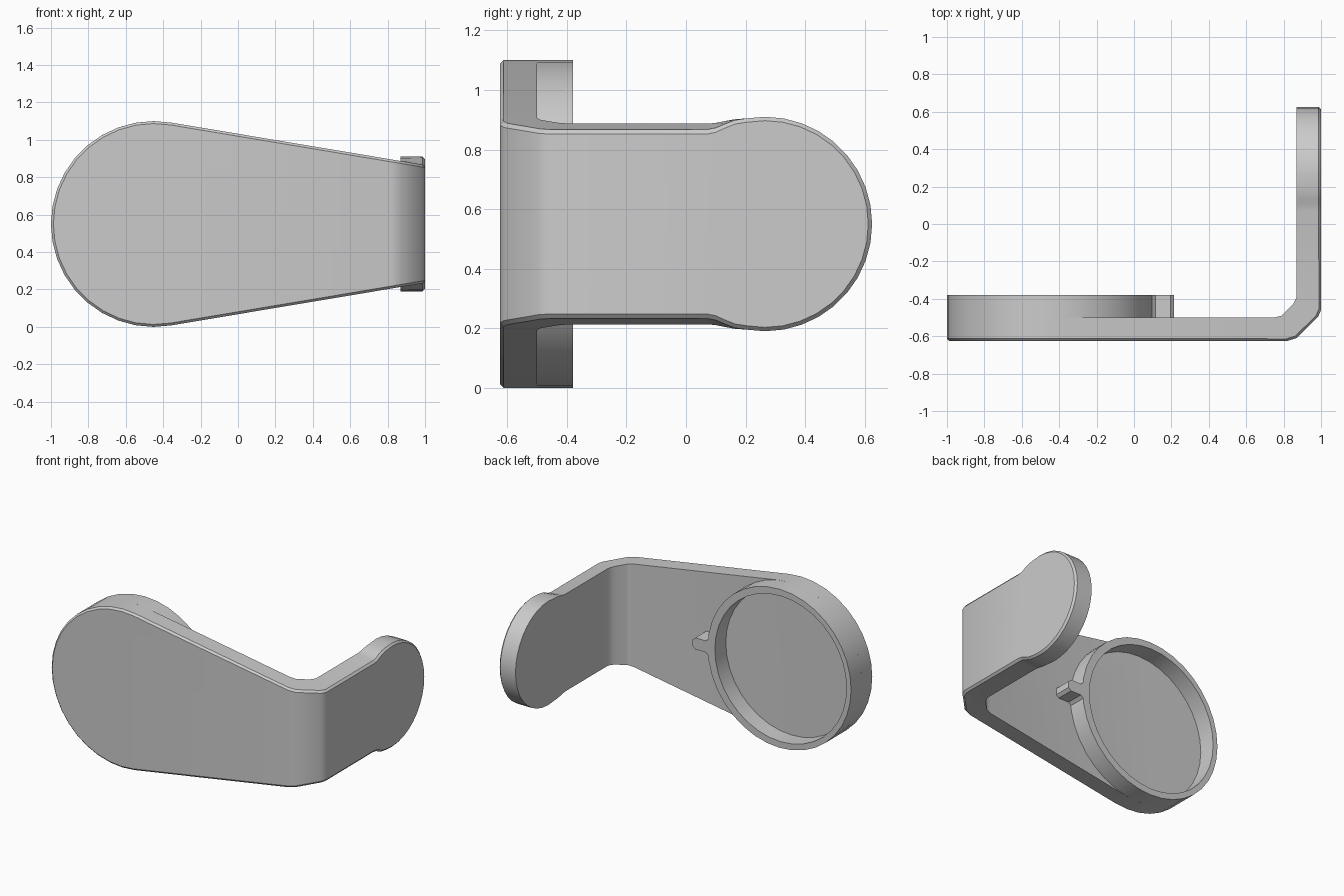
import bpy, bmesh
from math import sin, cos, radians, pi, sqrt
from mathutils import Vector

cube = bpy.data.objects.get("Cube")
if cube:
    bpy.data.objects.remove(cube)

grey = bpy.data.materials.new("matte grey")
grey.use_nodes = True
grey.diffuse_color = (0.6, 0.6, 0.6, 1)
grey.node_tree.nodes["Principled BSDF"].inputs["Base Color"].default_value = (0.6, 0.6, 0.6, 1)

MID_Z = 0.55          # height of the symmetry plane
CHAMFER = 0.013
FRONT, BACK = -0.625, -0.5
INNER_X, OUTER_X = 0.87, 1.0
DISC_X, DISC_R = -0.45, 0.55
HEAD_Y, HEAD_R = 0.265, 0.36
TANGENT = radians(80.5)


def finish(name, bm, smooth=True):
    bmesh.ops.remove_doubles(bm, verts=bm.verts[:], dist=0.0005)
    bmesh.ops.dissolve_degenerate(bm, edges=bm.edges[:], dist=0.0005)
    bmesh.ops.dissolve_limit(bm, angle_limit=radians(0.5), verts=bm.verts[:], edges=bm.edges[:])
    bmesh.ops.recalc_face_normals(bm, faces=bm.faces[:])
    mesh = bpy.data.meshes.new(name)
    bm.to_mesh(mesh)
    bm.free()
    mesh.materials.append(grey)
    obj = bpy.data.objects.new(name, mesh)
    bpy.context.collection.objects.link(obj)
    bpy.ops.object.select_all(action='DESELECT')
    obj.select_set(True)
    bpy.context.view_layer.objects.active = obj
    if smooth:
        bpy.ops.object.shade_smooth_by_angle(angle=radians(30))
    return obj


def taper(x):
    """Half height of the narrowing plate at x."""
    slope = cos(TANGENT) / sin(TANGENT)
    return DISC_R * sin(TANGENT) - slope * (x - DISC_X - DISC_R * cos(TANGENT))


# Each station holds inner, rim and outer points as (x, y, half height)
stations = []

# Round end of the front plate
STEPS = 10
for i in range(STEPS + 1):
    a = pi + (TANGENT - pi) * i / STEPS
    def on_disc(y, r):
        return (DISC_X + r * cos(a), y, r * sin(a))
    stations.append((on_disc(BACK, DISC_R), on_disc(FRONT + CHAMFER, DISC_R),
                     on_disc(FRONT, DISC_R - CHAMFER)))

# Bent corner
bend = [((0.75, BACK), (0.82, FRONT)), ((0.79, -0.49), (0.87, -0.61)),
        ((0.85, -0.43), (0.985, -0.495)), ((INNER_X, -0.39), (OUTER_X, -0.46))]
for inner, outer in bend:
    p, q = Vector(inner), Vector(outer)
    rim = q + (p - q).normalized() * CHAMFER
    stations.append(((p.x, p.y, taper(p.x)), (rim.x, rim.y, taper(rim.x)),
                     (q.x, q.y, taper(q.x) - CHAMFER)))

# Side arm, flaring into the round head
neck = radians(100)
neck_h = HEAD_R * sin(neck)
for y, mix in ((0.07, 0), (0.1, 0.15), (0.13, 0.5), (0.165, 0.85)):
    def flare(x, inset=0):
        return (x, y, taper(x) * (1 - mix) + neck_h * mix - inset)
    stations.append((flare(INNER_X), flare(OUTER_X - CHAMFER), flare(OUTER_X, CHAMFER)))
for i in range(STEPS + 1):
    a = neck * (1 - i / STEPS)
    def on_head(x, r):
        return (x, HEAD_Y + r * cos(a), r * sin(a))
    stations.append((on_head(INNER_X, HEAD_R), on_head(OUTER_X - CHAMFER, HEAD_R),
                     on_head(OUTER_X, HEAD_R - CHAMFER)))

# Loft the bracket through the stations
bm = bmesh.new()
loops = []
for st in stations:
    top = [bm.verts.new((x, y, MID_Z + h)) for x, y, h in st]
    low = [bm.verts.new((x, y, MID_Z - h)) for x, y, h in reversed(st)]
    loops.append(top + low)
for a, b in zip(loops, loops[1:]):
    for k in range(6):
        n = (k + 1) % 6
        bm.faces.new((a[k], a[n], b[n], b[k]))
finish("bent_bracket", bm)

# Raised rim on the back of the round end
SEGS = 36
RIM_Y = -0.38
bm = bmesh.new()
sections = []
for i in range(SEGS):
    a = 2 * pi * i / SEGS
    def at(cx, r, y):
        return bm.verts.new((cx + r * cos(a), y, MID_Z + r * sin(a)))
    hole_x, hole_r = DISC_X - 0.01, 0.505
    sections.append([at(DISC_X, DISC_R, BACK), at(DISC_X, DISC_R, RIM_Y),
                     at(hole_x, hole_r, RIM_Y), at(hole_x, hole_r, BACK)])
for i, a in enumerate(sections):
    b = sections[(i + 1) % SEGS]
    for k in range(4):
        n = (k + 1) % 4
        bm.faces.new((a[k], a[n], b[n], b[k]))
finish("raised_rim", bm)

# Small tab beside the rim
half = [(0.07, 0.085), (0.092, 0.06), (0.115, 0.04), (0.195, 0.04), (0.215, 0.022)]
outline = half + [(x, -z) for x, z in reversed(half)]
bm = bmesh.new()
face = bm.faces.new([bm.verts.new((x, BACK, MID_Z + z)) for x, z in outline])
ext = bmesh.ops.extrude_face_region(bm, geom=[face])
moved = [v for v in ext["geom"] if isinstance(v, bmesh.types.BMVert)]
bmesh.ops.translate(bm, verts=moved, vec=(0, RIM_Y - BACK, 0))
if not face.is_valid or len(bm.faces) < len(outline) + 2:
    bm.faces.new([v for v in bm.verts if v not in moved])
finish("rim_tab", bm, smooth=False)
